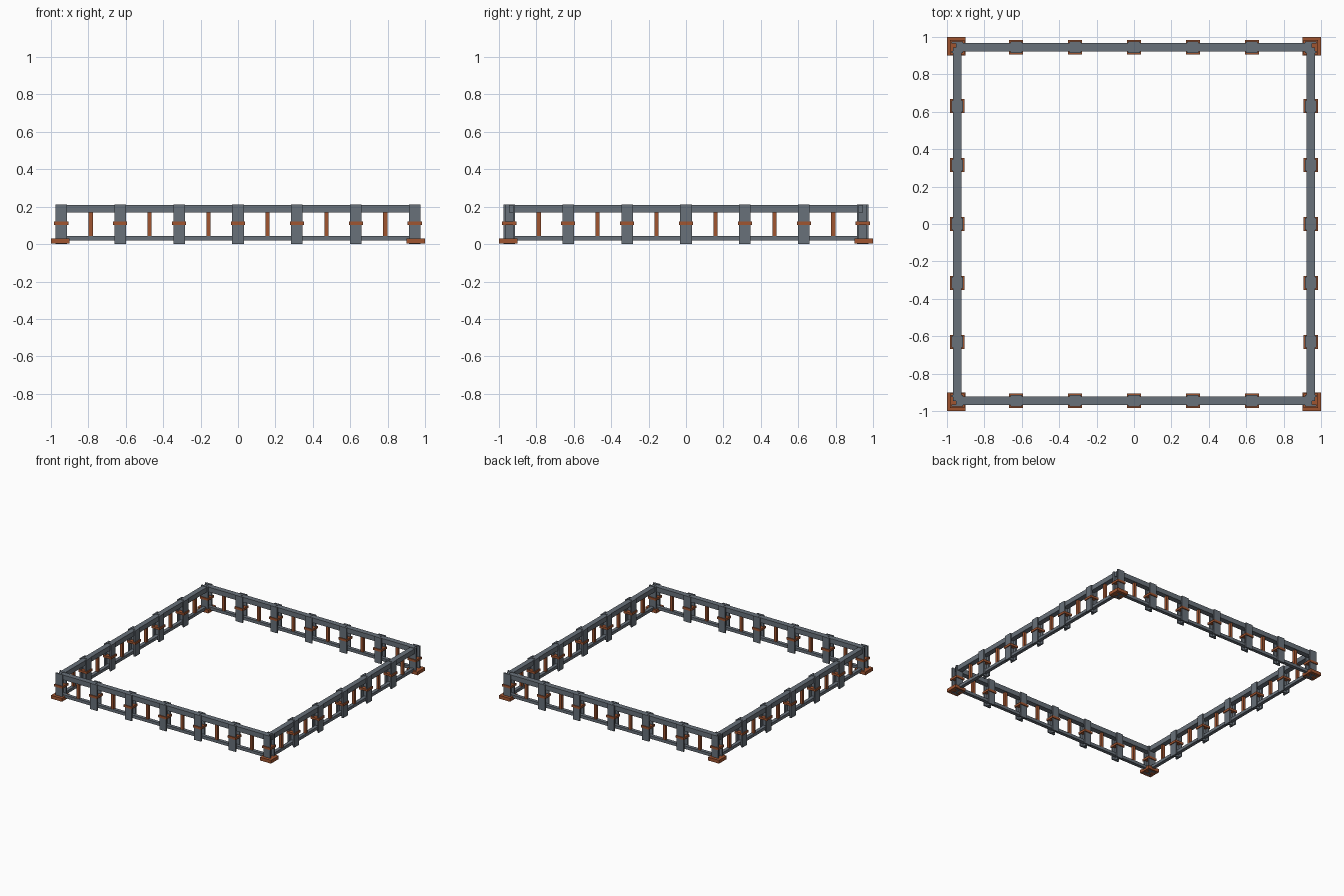
import bpy, bmesh, math
from mathutils import Matrix, Vector

if "Cube" in bpy.data.objects:
    bpy.data.objects.remove(bpy.data.objects["Cube"])


def material(name, rgb):
    m = bpy.data.materials.new(name)
    m.diffuse_color = (*rgb, 1)
    m.use_nodes = True
    m.node_tree.nodes["Principled BSDF"].inputs["Base Color"].default_value = m.diffuse_color
    return m


STEEL = material("steel grey", (0.14, 0.165, 0.195))
RUST = material("rust orange", (0.35, 0.09, 0.03))

EDGE = 0.945          # centre line of the fence
STEP = EDGE / 3       # post spacing


def add_box(bm, centre, size):
    mat = Matrix.Translation(Vector(centre)) @ Matrix.Diagonal((*size, 1))
    bmesh.ops.create_cube(bm, size=1, matrix=mat)


def finish(name, bm, mat, turn=0):
    bmesh.ops.rotate(bm, verts=bm.verts, cent=(0, 0, 0),
                     matrix=Matrix.Rotation(turn, 3, 'Z'))
    me = bpy.data.meshes.new(name)
    bm.to_mesh(me)
    bm.free()
    me.materials.append(mat)
    ob = bpy.data.objects.new(name, me)
    bpy.context.collection.objects.link(ob)
    return ob


def box(name, centre, size, mat, turn=0):
    bm = bmesh.new()
    add_box(bm, centre, size)
    return finish(name, bm, mat, turn)


def beam_post(name, x, y, turn=0):
    # Upright I-beam: flanges face outward and inward, web between them
    w, t, web, h = 0.031, 0.012, 0.007, 0.212
    half = [(-w, -w), (w, -w), (w, -w + t), (web, -w + t),
            (web, w - t), (w, w - t), (w, w), (-w, w),
            (-w, w - t), (-web, w - t), (-web, -w + t), (-w, -w + t)]
    bm = bmesh.new()
    face = bm.faces.new([bm.verts.new((x + a, y + b, 0)) for a, b in half])
    ext = bmesh.ops.extrude_face_region(bm, geom=[face])
    top = [v for v in ext["geom"] if isinstance(v, bmesh.types.BMVert)]
    bmesh.ops.translate(bm, verts=top, vec=(0, 0, h))
    bmesh.ops.recalc_face_normals(bm, faces=bm.faces)
    finish(name, bm, STEEL, turn)


# Four identical sides, each built at the front and turned into place
for side in range(4):
    turn = side * math.pi / 2
    box("top_rail", (0, -EDGE, 0.188), (2 * EDGE, 0.043, 0.040), STEEL, turn)
    box("bottom_rail", (0, -EDGE, 0.031), (2 * EDGE, 0.028, 0.024), STEEL, turn)

    # Intermediate posts with their rusty collars
    for i in range(-2, 3):
        beam_post("post", i * STEP, -EDGE, turn)
        box("collar", (i * STEP, -EDGE, 0.111), (0.075, 0.075, 0.018), RUST, turn)

    # Thin uprights halfway between posts
    for i in range(6):
        box("baluster", ((i - 2.5) * STEP, -EDGE, 0.105),
            (0.022, 0.022, 0.13), RUST, turn)

# Corner posts with collars and wide foot plates
for sx in (-1, 1):
    for sy in (-1, 1):
        x, y = sx * EDGE, sy * EDGE
        beam_post("corner_post", x, y)
        box("corner_collar", (x, y, 0.111), (0.075, 0.075, 0.018), RUST)
        box("foot_plate", (sx * 0.95, sy * 0.95, 0.0175), (0.1, 0.1, 0.027), RUST)
